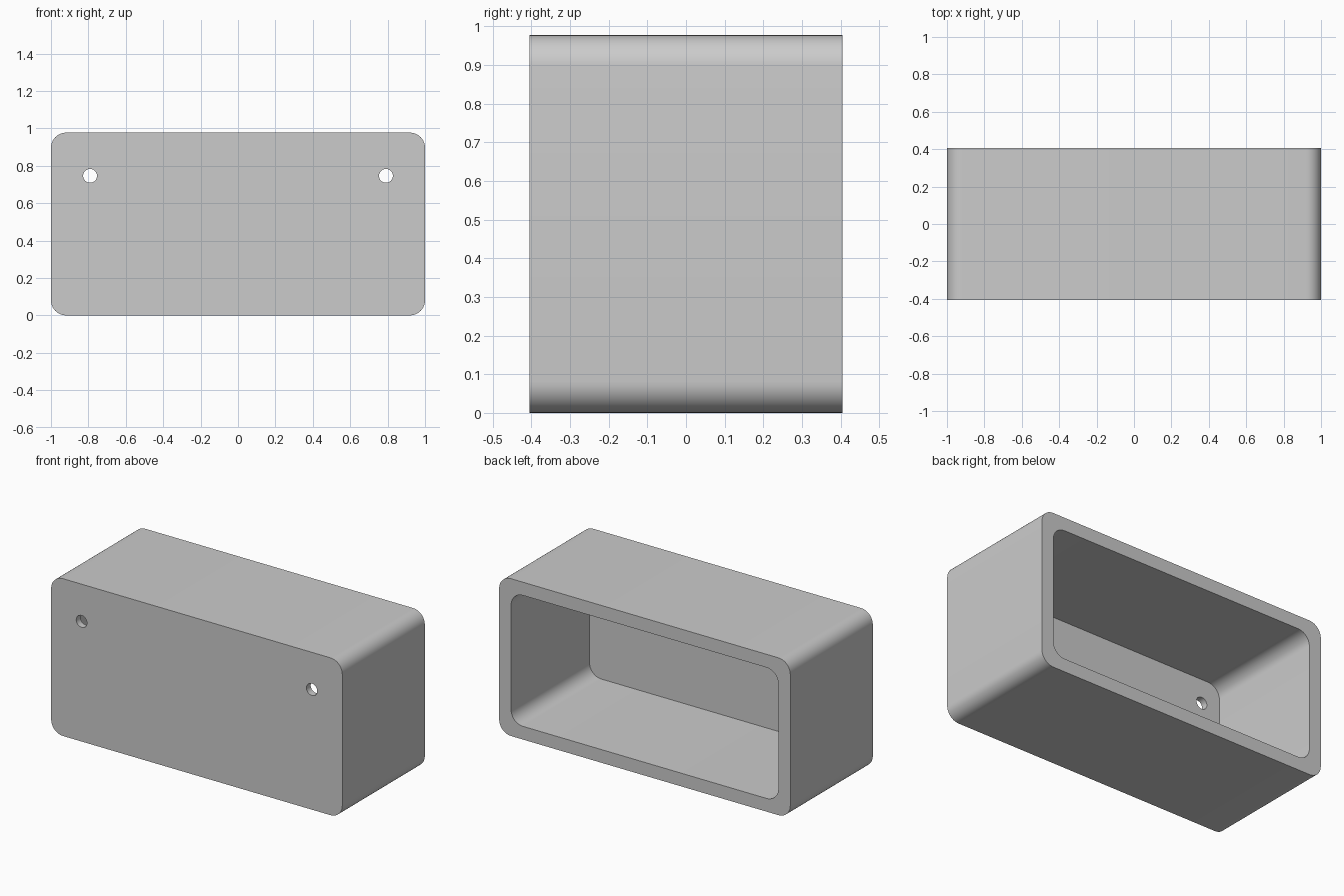
import bpy
import bmesh
from math import cos, sin, pi, radians

WIDTH, DEPTH, HEIGHT = 2.0, 0.81, 0.977
WALL, FRONT_WALL, RADIUS = 0.082, 0.041, 0.081
HOLE_X, HOLE_Z, HOLE_RADIUS = 0.791, 0.746, 0.037

cube = bpy.data.objects.get("Cube")
if cube:
    bpy.data.objects.remove(cube, do_unlink=True)

grey = bpy.data.materials.new("light_grey")
grey.use_nodes = True
colour = (0.6, 0.6, 0.6, 1)
grey.diffuse_color = colour
grey.node_tree.nodes["Principled BSDF"].inputs["Base Color"].default_value = colour


def rounded_rect(w, h, r, steps=10):
    """Outline in x and z, centred on the box axis."""
    points = []
    for k, (sx, sz) in enumerate([(1, 1), (-1, 1), (-1, -1), (1, -1)]):
        for i in range(steps + 1):
            a = (k + i / steps) * pi / 2
            points.append((sx * (w / 2 - r) + r * cos(a),
                           HEIGHT / 2 + sz * (h / 2 - r) + r * sin(a)))
    return points


def circle(x, z, r, sides=32):
    return [(x + r * cos(2 * pi * i / sides), z + r * sin(2 * pi * i / sides))
            for i in range(sides)]


def prism(name, outline, y0, y1):
    """Extrude an x-z outline along y."""
    bm = bmesh.new()
    face = bm.faces.new([bm.verts.new((x, y0, z)) for x, z in outline])
    top = bmesh.ops.extrude_face_region(bm, geom=[face])
    moved = [v for v in top["geom"] if isinstance(v, bmesh.types.BMVert)]
    bmesh.ops.translate(bm, verts=moved, vec=(0, y1 - y0, 0))
    bmesh.ops.recalc_face_normals(bm, faces=bm.faces)
    mesh = bpy.data.meshes.new(name)
    bm.to_mesh(mesh)
    bm.free()
    mesh.materials.append(grey)
    obj = bpy.data.objects.new(name, mesh)
    bpy.context.collection.objects.link(obj)
    return obj


# Solid box with rounded long edges
front, back = -DEPTH / 2, DEPTH / 2
box = prism("box_shell", rounded_rect(WIDTH, HEIGHT, RADIUS), front, back)

# Open pocket at the back, and two screw holes through the front wall
cutters = [prism("pocket_cutter",
                 rounded_rect(WIDTH - 2 * WALL, HEIGHT - 2 * WALL, RADIUS),
                 front + FRONT_WALL, back + 0.1)]
for side in (-1, 1):
    cutters.append(prism("hole_cutter", circle(side * HOLE_X, HOLE_Z, HOLE_RADIUS),
                         front - 0.1, front + 0.2))

bpy.ops.object.select_all(action='DESELECT')
bpy.context.view_layer.objects.active = box
box.select_set(True)
for cutter in cutters:
    cutter.hide_render = True
    mod = box.modifiers.new("cut", 'BOOLEAN')
    mod.operation = 'DIFFERENCE'
    mod.solver = 'EXACT'
    mod.object = cutter
    bpy.ops.object.modifier_apply(modifier=mod.name)
    bpy.data.objects.remove(cutter, do_unlink=True)

# Smooth corners, crisp rims
bpy.ops.object.shade_smooth_by_angle(angle=radians(30))
